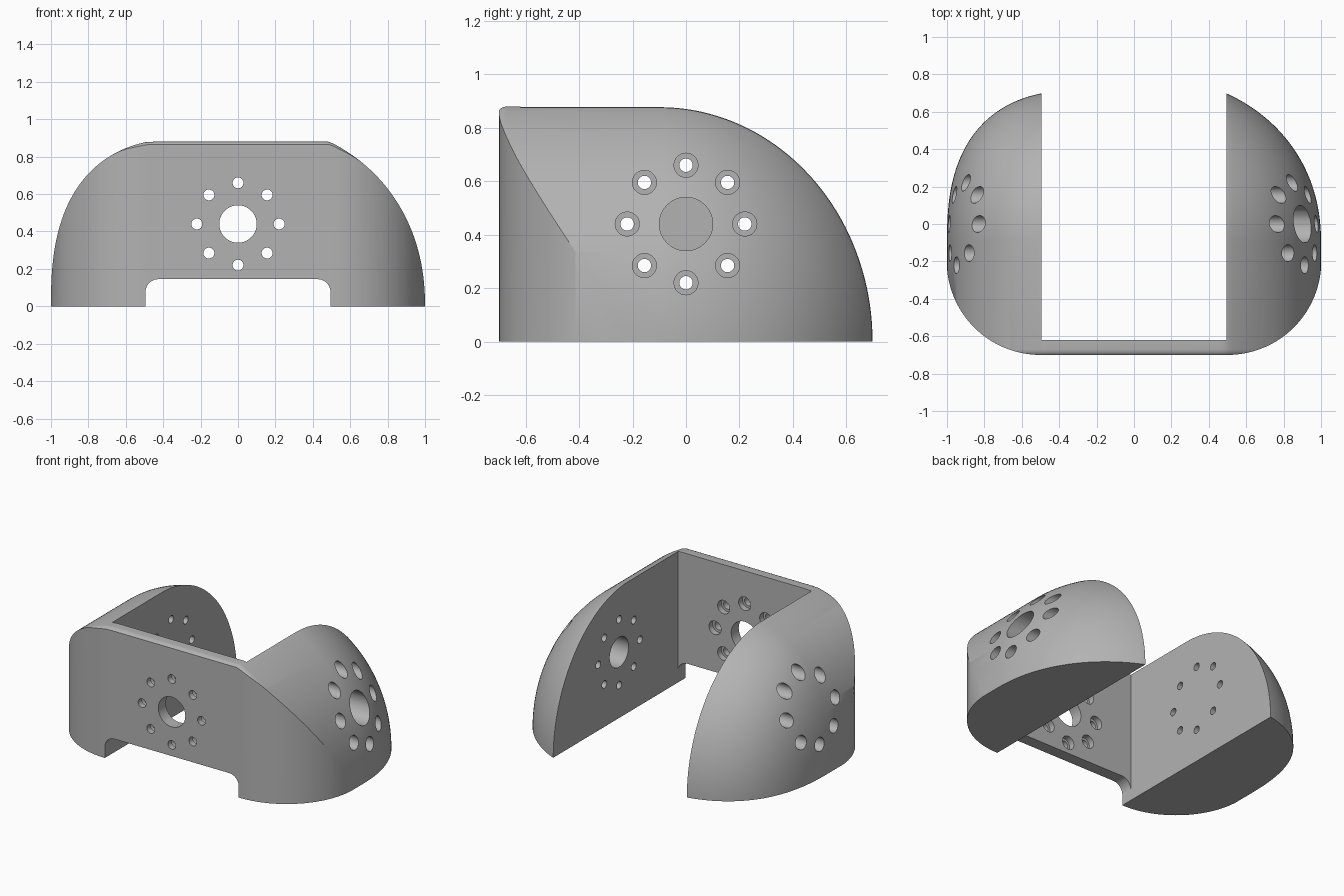
import bpy, bmesh
from math import sin, cos, pi, radians

if "Cube" in bpy.data.objects:
    bpy.data.objects.remove(bpy.data.objects["Cube"])

grey = bpy.data.materials.new("plain grey")
grey.use_nodes = True
colour = (0.45, 0.45, 0.45, 1)
grey.diffuse_color = colour
grey.node_tree.nodes["Principled BSDF"].inputs["Base Color"].default_value = colour

HALF_SLOT, PLATE_BACK, TOP = 0.495, -0.62, 0.88
AXIS_Y, DEPTH_RATIO = -0.1, 0.91
HUB_Z = 0.44


def loft(name, rings):
    """Closed solid through a list of equal-length rings of points."""
    bm = bmesh.new()
    loops = [[bm.verts.new(p) for p in ring] for ring in rings]
    n = len(loops[0])
    for a, b in zip(loops, loops[1:]):
        for i in range(n):
            j = (i + 1) % n
            bm.faces.new((a[i], a[j], b[j], b[i]))
    bm.faces.new(loops[0])
    bm.faces.new(loops[-1])
    bmesh.ops.recalc_face_normals(bm, faces=bm.faces)
    mesh = bpy.data.meshes.new(name)
    bm.to_mesh(mesh)
    bm.free()
    mesh.materials.append(grey)
    obj = bpy.data.objects.new(name, mesh)
    bpy.context.collection.objects.link(obj)
    return obj


def arc(cx, cy, rx, ry, start, end, steps):
    angles = [radians(start + (end - start) * i / steps) for i in range(steps + 1)]
    return [(cx + rx * cos(a), cy + ry * sin(a)) for a in angles]


def combine(target, tool, operation):
    """Apply a boolean and discard the tool."""
    mod = target.modifiers.new("cut", "BOOLEAN")
    mod.operation, mod.solver, mod.object = operation, "EXACT", tool
    bpy.context.view_layer.objects.active = target
    bpy.ops.object.modifier_apply(modifier=mod.name)
    bpy.data.objects.remove(tool)


def drill(target, axis, u, radius, start, end):
    """Round hole along x or y, centred at u in the plane across it."""
    pts = arc(u[0], u[1], radius, radius, 0, 351, 39)
    rings = [[(d, a, b) if axis == "x" else (a, d, b) for a, b in pts] for d in (start, end)]
    combine(target, loft("drill", rings), "DIFFERENCE")


def hole_circle(target, axis, inner, outer, bore_start, bore_end, radius):
    """Eight through holes with a wider counterbore at one end."""
    for i in range(8):
        a = i * pi / 4
        u = (0.22 * cos(a), HUB_Z + 0.22 * sin(a))
        drill(target, axis, u, radius, inner, outer)
        drill(target, axis, u, 0.045, bore_start, bore_end)


def section(x, r):
    """Cross-section: rounded front top, flat top, elliptical back."""
    f = min(0.04, r * 0.3)
    front = -0.71
    pts = [(front, 0)] + arc(front + f, r - f, f, f, 180, 90, 5)
    pts += arc(AXIS_Y, 0, r * DEPTH_RATIO, r, 90, 0, 40)
    return [(x, y, z) for y, z in pts]


def dome(side, centre, height, power):
    """Heights of one side dome from its tip inwards, on a squared-off ellipse."""
    stations = []
    for i in range(61):
        t = radians(0.5 + 89 * i / 60)
        x = centre + (1 - centre) * cos(t) ** (2 / power)
        if x > HALF_SLOT - 0.02:
            stations.append((side * x, min(TOP, height * sin(t) ** (2 / power))))
    return stations


# Domed body: the two side domes are slightly different in fullness
stations = dome(-1, 0.25, 0.898, 2.55)
stations += [(-0.45, TOP), (0.45, TOP)]
stations += reversed(dome(1, 0, 0.985, 2.15))
body = loft("bracket_body", [section(x, r) for x, r in stations])

# Rounded plan outline trims the front corners
plan = arc(0.5, -0.2, 0.501, 0.5, 0, -90, 32)
plan += arc(-0.5, -0.2, 0.501, 0.5, -90, -180, 32)
plan += [(-1.001, 1), (1.001, 1)]
combine(body, loft("plan", [[(x, y, z) for x, y in plan] for z in (-0.1, 1.2)]), "INTERSECT")

# Wide slot between the two side lobes
slot = [(-HALF_SLOT, -0.2), (HALF_SLOT, -0.2), (HALF_SLOT, 1.2), (-HALF_SLOT, 1.2)]
combine(body, loft("slot", [[(x, y, z) for x, z in slot] for y in (PLATE_BACK, 1)]), "DIFFERENCE")

# Round-cornered notch under the front plate
edge, r = HALF_SLOT, 0.07
notch = [(-edge, -0.2), (edge, -0.2)]
notch += arc(edge - r, 0.145 - r, r, r, 0, 90, 10) + arc(r - edge, 0.145 - r, r, r, 90, 180, 10)
combine(body, loft("notch", [[(x, y, z) for x, z in notch] for y in (-0.9, -0.6)]), "DIFFERENCE")

# Front plate holes, counterbored from behind
drill(body, "y", (0, HUB_Z), 0.1, -0.9, -0.5)
hole_circle(body, "y", -0.9, -0.5, -0.66, -0.5, 0.029)

# Side lobe holes, counterbored from outside; only one side has a hub hole
drill(body, "x", (0, HUB_Z), 0.1, 0.4, 1.2)
for side in (-1, 1):
    hole_circle(body, "x", side * 0.4, side * 1.2, side * 0.57, side * 1.2, 0.025)

body.select_set(True)
bpy.context.view_layer.objects.active = body
bpy.ops.object.shade_smooth_by_angle(angle=radians(30))
